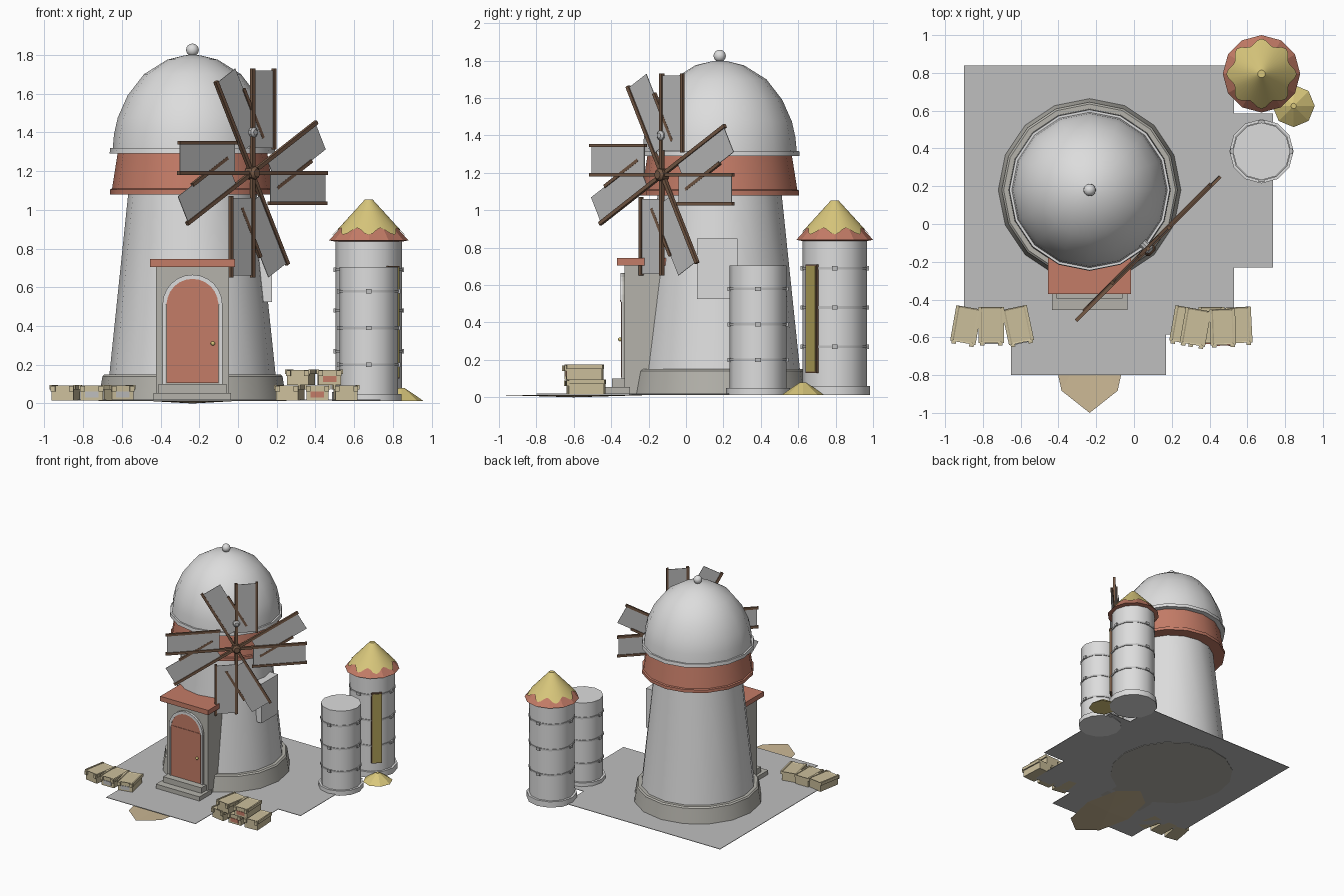
import bpy, bmesh, math
from math import sin, cos, pi, radians
from mathutils import Matrix, Vector

cube = bpy.data.objects.get("Cube")
if cube:
    bpy.data.objects.remove(cube, do_unlink=True)


def material(name, r, g, b):
    m = bpy.data.materials.new(name)
    m.use_nodes = True
    m.diffuse_color = (r, g, b, 1)
    m.node_tree.nodes["Principled BSDF"].inputs["Base Color"].default_value = (r, g, b, 1)
    return m


WHITE = material("white_plaster", .72, .72, .72)
GREY = material("grey_cloth", .52, .52, .52)
STONE = material("stone", .46, .45, .41)
CLAY = material("clay_red", .55, .2, .135)
YELLOW = material("straw_yellow", .69, .57, .2)
TAN = material("crate_tan", .6, .52, .33)
BROWN = material("wood_brown", .18, .1, .06)
SAND = material("path_sand", .6, .48, .3)
OCHRE = material("ochre_chute", .4, .33, .09)


def finish(name, bm, mat, matrix=None, smooth=None, flip=False):
    bmesh.ops.recalc_face_normals(bm, faces=bm.faces)
    if flip:
        bmesh.ops.reverse_faces(bm, faces=bm.faces)
    me = bpy.data.meshes.new(name)
    bm.to_mesh(me)
    bm.free()
    me.materials.append(mat)
    ob = bpy.data.objects.new(name, me)
    bpy.context.collection.objects.link(ob)
    if matrix:
        ob.matrix_world = matrix
    if smooth:
        bpy.ops.object.select_all(action='DESELECT')
        ob.select_set(True)
        bpy.context.view_layer.objects.active = ob
        bpy.ops.object.shade_smooth_by_angle(angle=radians(smooth))
    return ob


def lathe(name, profile, sides, x, y, mat, smooth=35, matrix=None):
    """Closed solid of revolution from (radius, z) pairs, bottom to top."""
    bm = bmesh.new()
    rings = [[bm.verts.new((r * sin(2 * pi * i / sides), r * cos(2 * pi * i / sides), z))
              for i in range(sides)] for r, z in profile]
    for a, b in zip(rings, rings[1:]):
        for i in range(sides):
            j = (i + 1) % sides
            bm.faces.new((a[i], a[j], b[j], b[i]))
    bm.faces.new(rings[0])
    bm.faces.new(rings[-1])
    return finish(name, bm, mat, matrix or Matrix.Translation((x, y, 0)), smooth)


def box(name, lo, hi, mat, matrix=None):
    lo, hi = Vector(lo), Vector(hi)
    bm = bmesh.new()
    bmesh.ops.create_cube(bm, size=1)
    for v in bm.verts:
        v.co = Vector(v.co[i] * (hi[i] - lo[i]) + (lo[i] + hi[i]) / 2 for i in range(3))
    return finish(name, bm, mat, matrix)


def prism(name, outline, depth, mat, matrix):
    """Extrude an xy outline along local z."""
    bm = bmesh.new()
    f = bm.faces.new([bm.verts.new((x, y, 0)) for x, y in outline])
    ext = bmesh.ops.extrude_face_region(bm, geom=[f])["geom"]
    for v in ext:
        if isinstance(v, bmesh.types.BMVert):
            v.co.z += depth
    return finish(name, bm, mat, matrix)


def ball(name, r, loc, mat):
    bm = bmesh.new()
    bmesh.ops.create_uvsphere(bm, u_segments=12, v_segments=8, radius=r)
    return finish(name, bm, mat, Matrix.Translation(loc), 60)


# Ground plate and sunken path
prism("ground_plate", [(-.9, .84), (.53, .84), (.53, .585), (.735, .585), (.735, -.23), (.53, -.23),
                       (.53, -.585), (.17, -.585), (.17, -.8), (-.65, -.8), (-.65, -.5), (-.9, -.5)],
      .004, GREY, Matrix.Translation((0, 0, .016)))
TX, TY = -.235, .18
bm = bmesh.new()
rim = [bm.verts.new((.21 * sin(i * pi / 4), .4 * cos(i * pi / 4), .012)) for i in range(8)]
low = bm.verts.new((0, 0, 0))
for i in range(8):
    bm.faces.new((rim[i], low, rim[(i + 1) % 8]))
path = finish("path", bm, SAND, Matrix.Translation((TX, -.6, 0)))
if path.data.polygons[0].normal.z > 0:
    path.data.flip_normals()

# Tower
lathe("tower_base", [(.485, .012), (.465, .14), (.455, .15), (.42, .15)], 16, TX, TY, STONE, 30)
lathe("tower_body", [(.43, .14), (.33, 1.1)], 16, TX, TY, WHITE)
lathe("tower_band", [(.33, 1.08), (.425, 1.08), (.425, 1.105), (.415, 1.11), (.385, 1.3)],
      16, TX, TY, CLAY, 30)
lathe("dome_rim", [(.38, 1.29), (.428, 1.29), (.425, 1.318), (.4, 1.318)], 16, TX, TY, WHITE)
lathe("dome", [(.412, 1.315), (.405, 1.39), (.386, 1.475), (.335, 1.59), (.25, 1.7), (.13, 1.775),
               (.04, 1.797), (.005, 1.8)], 16, TX, TY, WHITE, 40)
ball("dome_finial", .033, (TX, TY, 1.825), WHITE)
box("side_window_box", (.02, .06, .525), (.175, .275, .85), WHITE)

# Porch, steps and arched door
box("porch", (-.422, -.33, .016), (-.046, .02, .71), STONE)
box("porch_roof", (-.455, -.37, .705), (-.015, -.05, .745), CLAY)
box("lower_step", (-.435, -.455, .016), (-.035, -.3, .055), STONE)
box("upper_step", (-.41, -.395, .055), (-.06, -.3, .1), STONE)


def arch(r, bottom, spring):
    return [(-r, bottom)] + [(-r * cos(i * pi / 12), spring + r * sin(i * pi / 12))
                             for i in range(13)] + [(r, bottom)]


FRONT = Matrix.Rotation(pi / 2, 4, 'X')


def on_front(y):
    return Matrix.Translation((TX, y, 0)) @ FRONT


prism("door_frame", arch(.155, .1, .51), .012, STONE, on_front(-.328))
arc = arch(.155, .51, .51)[1:-1]
prism("door_arch", arc + [(x * .86, .51 + (z - .51) * .86) for x, z in reversed(arc)],
      .022, WHITE, on_front(-.328))
prism("door", arch(.134, .105, .51), .01, CLAY, on_front(-.338))
box("door_rail", (TX - .134, -.352, .513), (TX + .134, -.345, .521), CLAY)
for s in (-1, 1):
    box("door_jamb", (TX + s * .146 - .006, -.346, .1), (TX + s * .146 + .006, -.33, .51), WHITE)
ball("door_knob", .011, (-.13, -.352, .31), YELLOW)

# Rotor: local x along the blade, local z away from the tower
h = math.sqrt(.5)
ROTOR = Matrix(((h, 0, h, .075), (h, 0, -h, -.13), (0, 1, 0, 1.19), (0, 0, 0, 1)))
lathe("rotor_axle", [(.02, -.15), (.02, .02)], 8, 0, 0, BROWN, matrix=ROTOR)
lathe("rotor_hub", [(.034, -.025), (.034, .02), (.022, .034)], 8, 0, 0, BROWN, matrix=ROTOR)
lathe("dome_nub", [(.026, -.06), (.026, .012), (.014, .022)], 10, 0, 0, GREY,
      matrix=Matrix.Translation((0, 0, .21)) @ ROTOR)
for k in range(8):
    slanted = k % 2
    angle = (k // 2) * pi / 2 + slanted * radians(29)
    m = ROTOR @ Matrix.Rotation(angle, 4, 'Z')
    z = -.006 * slanted
    box("blade_spar", (.02, -.01, z - .01), (.54, .01, z + .01), BROWN, m)
    box("blade_sail", (.13, -.155, z - .002), (.53, -.005, z + .002), GREY, m)
    box("blade_edge", (.12, -.165, z - .009), (.41 if slanted else .54, -.147, z + .009), BROWN, m)


# Silos with hoops
def silo(name, x, y, r, top, foot, hoops):
    lathe(name + "_foot", [(r + .018, .012), (r + .018, foot)], 12, x, y, WHITE)
    lathe(name + "_body", [(r, foot - .01), (r, top)], 12, x, y, WHITE)
    for z in hoops:
        lathe(name + "_hoop", [(r + .005, z - .007), (r + .005, z + .007)], 12, x, y, GREY)
        for a in range(4):
            m = Matrix.Translation((x, y, z)) @ Matrix.Rotation(a * pi / 2, 4, 'Z')
            box(name + "_clasp", (r - .01, -.015, -.011), (r + .011, .015, .011), GREY, m)


SX, SY = .675, .795
silo("short_silo", SX, .385, .152, .705, .05, (.2, .39, .58))
silo("tall_silo", SX, SY, .172, .85, .06, (.27, .48, .69))
lathe("silo_roof_edge", [(.17, .835), (.205, .842), (.02, 1.045)], 12, SX, SY, CLAY, 20)

# Straw roof with a scalloped lower edge
bm = bmesh.new()
n = 48
lower, upper = [], []
for i in range(n):
    a = 2 * pi * i / n
    r = .17 + .016 * cos(8 * a)
    lower.append(bm.verts.new((r * sin(a), r * cos(a), .85 + (.205 - r) * 1.1)))
    upper.append(bm.verts.new((.02 * sin(a), .02 * cos(a), 1.053)))
for i in range(n):
    j = (i + 1) % n
    bm.faces.new((lower[i], lower[j], upper[j], upper[i]))
bm.faces.new(upper)
finish("silo_straw_roof", bm, YELLOW, Matrix.Translation((SX, SY, 0)), 25)

# Grain chute and grain pile
chute = Matrix.Translation((SX, SY, 0)) @ Matrix.Rotation(radians(-44), 4, 'Z')
box("chute_frame", (.15, -.04, .13), (.182, .04, .71), BROWN, chute)
box("chute_face", (.18, -.033, .137), (.187, .033, .703), OCHRE, chute)
lathe("grain_pile", [(.112, .013), (.06, .05), (.015, .08)], 8, .845, .625, YELLOW, 20)


# Crates
def crate(x, y, z, turn, plate=None):
    m = Matrix.Translation((x, y, z)) @ Matrix.Rotation(radians(turn), 4, 'Z')
    bm = bmesh.new()
    bmesh.ops.create_cube(bm, size=1)
    for v in bm.verts:
        v.co = (v.co.x * .115, v.co.y * .19, v.co.z * .076 + .038)
    lid = [f for f in bm.faces if f.normal.z > .9]
    bmesh.ops.inset_region(bm, faces=lid, thickness=.012, depth=-.005)
    finish("crate", bm, TAN, m)
    for s in (-1, 1):
        box("crate_post", (s * .048 - .012, -.108, .045), (s * .048 + .012, -.09, .074), TAN, m)
        box("crate_rail", (s * .062 - .006, -.095, .055), (s * .062 + .006, .095, .08), TAN, m)
    if plate:
        box("crate_plate", (-.035, -.099, .015), (.035, -.094, .045), plate, m)


for x, turn, plate in ((-.89, -10, None), (-.755, 0, GREY), (-.615, 12, GREY)):
    crate(x, -.535, .016, turn, plate)
for x, turn, plate in ((.27, -10, None), (.41, 0, CLAY), (.555, 3, None)):
    crate(x, -.535, .016, turn, plate)
crate(.325, -.545, .096, -10)
crate(.47, -.545, .096, 2, CLAY)
